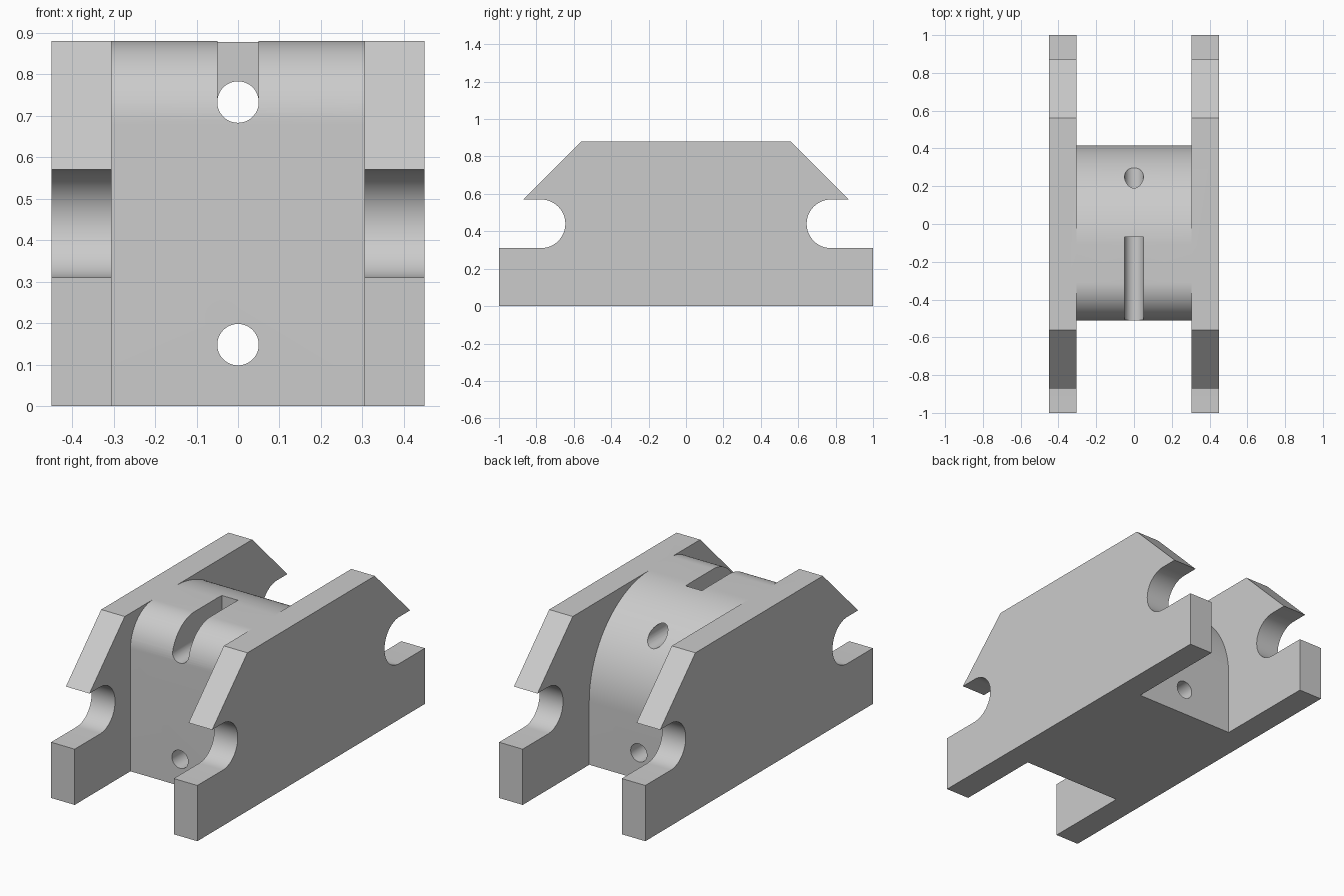
import bpy
import bmesh
from math import cos, sin, pi, radians
from mathutils import Matrix

cube = bpy.data.objects.get("Cube")
if cube:
    bpy.data.objects.remove(cube, do_unlink=True)

grey = bpy.data.materials.new("plain_grey")
grey.use_nodes = True
grey.diffuse_color = (0.6, 0.6, 0.6, 1)
grey.node_tree.nodes["Principled BSDF"].inputs["Base Color"].default_value = (0.6, 0.6, 0.6, 1)

TOP = 0.88


def add_object(name, bm):
    bmesh.ops.recalc_face_normals(bm, faces=bm.faces)
    mesh = bpy.data.meshes.new(name)
    bm.to_mesh(mesh)
    bm.free()
    mesh.materials.append(grey)
    obj = bpy.data.objects.new(name, mesh)
    bpy.context.collection.objects.link(obj)
    return obj


def extrude_x(name, profile, x0, x1):
    """Extrude a (y, z) outline along x."""
    bm = bmesh.new()
    face = bm.faces.new([bm.verts.new((x0, y, z)) for y, z in profile])
    moved = bmesh.ops.extrude_face_region(bm, geom=[face])["geom"]
    verts = [v for v in moved if isinstance(v, bmesh.types.BMVert)]
    bmesh.ops.translate(bm, verts=verts, vec=(x1 - x0, 0, 0))
    return add_object(name, bm)


def arc(cy, cz, r, a0, a1, steps=24):
    angles = [radians(a0 + (a1 - a0) * i / steps) for i in range(steps + 1)]
    return [(cy + r * cos(a), cz + r * sin(a)) for a in angles]


def bore(name, z):
    """Cylinder cutter running front to back."""
    bm = bmesh.new()
    bmesh.ops.create_cone(bm, cap_ends=True, segments=48, radius1=0.05, radius2=0.05, depth=2,
                          matrix=Matrix.Translation((0, 0, z)) @ Matrix.Rotation(pi / 2, 4, 'X'))
    return add_object(name, bm)


def combine(target, other, operation):
    mod = target.modifiers.new(operation.title(), 'BOOLEAN')
    mod.operation = operation
    mod.solver = 'EXACT'
    mod.object = other
    other.hide_render = True
    bpy.context.view_layer.objects.active = target
    bpy.ops.object.modifier_apply(modifier=mod.name)
    bpy.data.objects.remove(other, do_unlink=True)


# Centre block: small front round, large back round
block = [(0.415, 0), *arc(-0.115, TOP - 0.53, 0.53, 0, 90, 40),
         *arc(-0.31, TOP - 0.2, 0.2, 90, 180), (-0.51, 0)]
body = extrude_x("bracket_body", block, -0.35, 0.35)

# Cable slot and the two through holes
slot = extrude_x("slot_cutter", [(-0.6, 0.733), (-0.07, 0.733), (-0.07, 1), (-0.6, 1)], -0.05, 0.05)
combine(body, slot, 'DIFFERENCE')
for z in (0.733, 0.148):
    combine(body, bore("hole_cutter", z), 'DIFFERENCE')

# Side plates: chamfered ends with round-bottomed notches
half = [(1, 0), (1, 0.31), *arc(0.775, 0.44, 0.13, 270, 90), (0.87, 0.57), (0.56, TOP)]
plate = half + [(-y, z) for y, z in reversed(half)]
for side in (-1, 1):
    combine(body, extrude_x("side_plate", plate, side * 0.305, side * 0.45), 'UNION')

# Smooth the rounds, keep the corners sharp
bpy.ops.object.select_all(action='DESELECT')
body.select_set(True)
bpy.context.view_layer.objects.active = body
bpy.ops.object.shade_smooth_by_angle(angle=radians(25))
